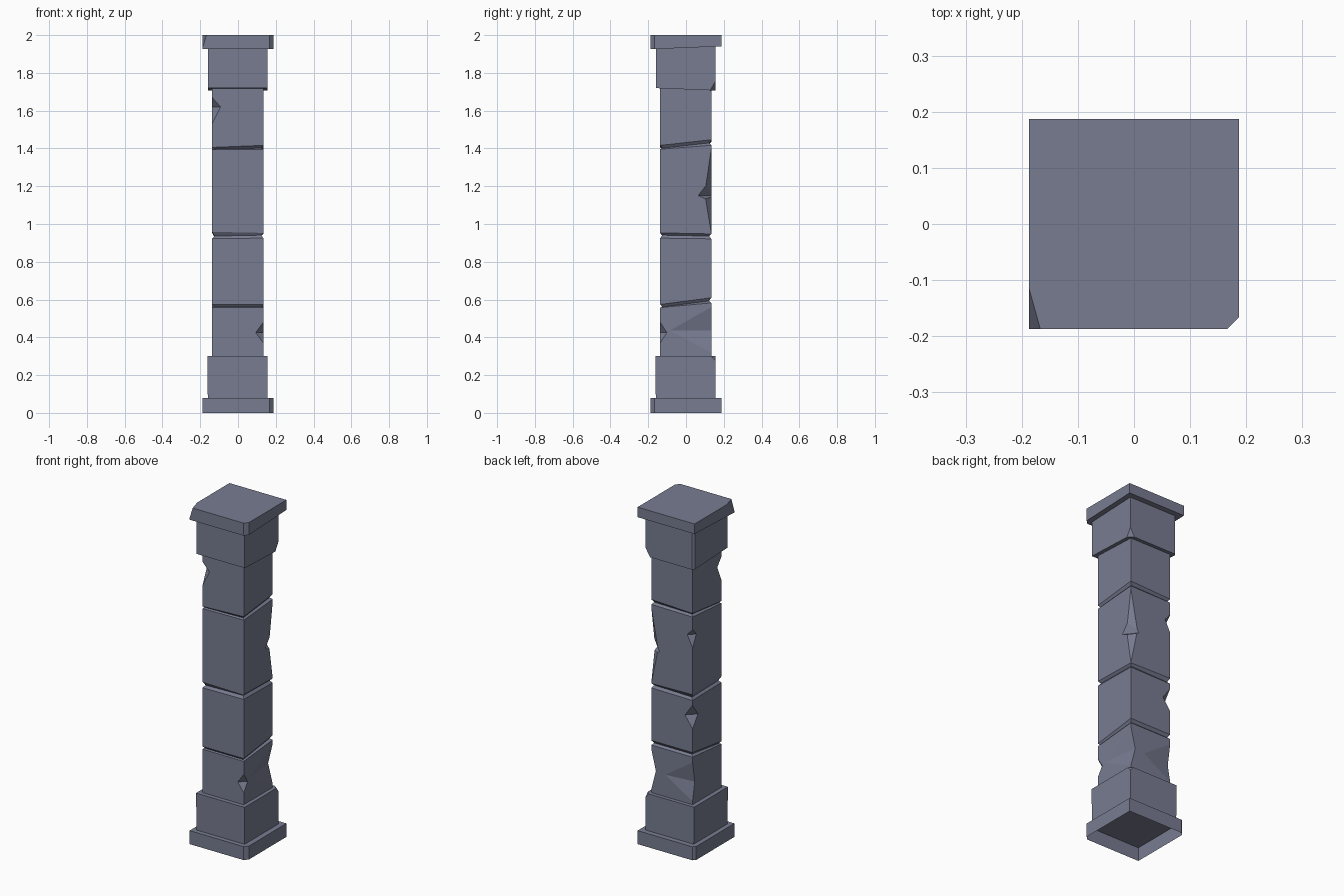
import bpy, bmesh
from mathutils import Vector

if "Cube" in bpy.data.objects:
    bpy.data.objects.remove(bpy.data.objects["Cube"])

stone = bpy.data.materials.new("blue_grey_stone")
stone.diffuse_color = (0.188, 0.202, 0.283, 1)
stone.use_nodes = True
stone.node_tree.nodes["Principled BSDF"].inputs["Base Color"].default_value = stone.diffuse_color


def finish(name, bm):
    bmesh.ops.recalc_face_normals(bm, faces=bm.faces[:])
    me = bpy.data.meshes.new(name)
    bm.to_mesh(me)
    bm.free()
    me.materials.append(stone)
    ob = bpy.data.objects.new(name, me)
    bpy.context.collection.objects.link(ob)
    return ob


def stack(rings):
    """Square rings (z, low side, high side, tilt in x, tilt in y) joined into a closed block."""
    bm = bmesh.new()
    prev = None
    for i, (z, lo, hi, tx, ty) in enumerate(rings):
        ring = [bm.verts.new((x, y, z + tx * x + ty * y))
                for x, y in ((lo, lo), (hi, lo), (hi, hi), (lo, hi))]
        if prev:
            for k in range(4):
                n = (k + 1) % 4
                bm.faces.new((prev[k], prev[n], ring[n], ring[k]))
        else:
            bm.faces.new(ring[::-1])
        prev = ring
    bm.faces.new(prev)
    bmesh.ops.recalc_face_normals(bm, faces=bm.faces[:])
    return bm


def slice_off(bm, point, normal):
    """Cut away everything on the normal side of a plane."""
    r = bmesh.ops.bisect_plane(bm, geom=bm.verts[:] + bm.edges[:] + bm.faces[:], dist=1e-5,
                               plane_co=point, plane_no=normal, clear_outer=True)
    edges = [e for e in r["geom_cut"] if isinstance(e, bmesh.types.BMEdge)]
    bmesh.ops.holes_fill(bm, edges=edges, sides=0)


def open_bottom(bm):
    bm.normal_update()
    bmesh.ops.delete(bm, geom=[f for f in bm.faces if f.normal.z < -0.9], context="FACES_ONLY")


def chip(ob, sx, sy, top, mid, bottom, px, py, lo=-0.137, hi=0.134):
    """Wedge chip out of a vertical edge; px, py are its reach along each face."""
    cx, cy = (hi if sx > 0 else lo), (hi if sy > 0 else lo)
    a, b = Vector((cx, cy, top)), Vector((cx, cy, bottom))
    p, q = Vector((cx - sx * px, cy, mid)), Vector((cx, cy - sy * py, mid))
    m, d = (p + q) / 2, (p - q) * 0.3
    bm = bmesh.new()
    for v in (a + (a - m) * 0.3, b + (b - m) * 0.3, p + d, q - d):
        bm.verts.new(v)
    bmesh.ops.convex_hull(bm, input=bm.verts[:])
    cutter = finish("chip_cutter", bm)
    cutter.hide_render = True
    mod = ob.modifiers.new("chip", "BOOLEAN")
    mod.operation, mod.solver, mod.object = "DIFFERENCE", "EXACT", cutter
    bpy.context.view_layer.objects.active = ob
    bpy.ops.object.modifier_apply(modifier=mod.name)
    bpy.data.objects.remove(cutter)


# Bottom slab, hollow underneath, with clipped corners
bm = stack([(0, -.187, .187, 0, 0), (.08, -.187, .187, 0, 0)])
slice_off(bm, (.166, -.187, 0), (1, -1, 0))
slice_off(bm, (-.187, .172, 0), (-1, 1, 0))
open_bottom(bm)
finish("bottom_slab", bm)

# Base block
bm = stack([(.08, -.16, .156, 0, 0), (.30, -.162, .156, 0, 0)])
open_bottom(bm)
base = finish("base_block", bm)
slice_top = bmesh.new()
slice_top.from_mesh(base.data)
slice_off(slice_top, (.156, .134, .30), (1, 1, .9))
slice_top.to_mesh(base.data)
slice_top.free()

# Shaft of four stones with tilted V joints
L, H = -.137, .134
rings = [(.29, L, H, 0, 0)]
for z0, z1, z2, tx, ty in ((.570, .577, .592, 0, .13), (.922, .936, .953, .02, -.02),
                           (1.405, 1.413, 1.426, .02, .11)):
    rings += [(z0, L, H, tx * .5, ty * .7), (z1, L + .012, H - .012, tx, ty),
              (z2, L, H, -tx if z0 < 1 else tx * 2, ty)]
rings.append((1.73, L, H, 0, 0))
shaft = finish("shaft", stack(rings))
chip(shaft, -1, -1, 1.67, 1.62, 1.53, .045, .04)
chip(shaft, 1, -1, .48, .425, .37, .04, .036)
chip(shaft, 1, 1, 1.40, 1.16, .95, .045, .035)
chip(shaft, 1, 1, 1.24, 1.15, 1.12, .055, .07)
chip(shaft, -1, 1, 1.34, 1.30, 1.23, .035, .035)
chip(shaft, -1, 1, .89, .82, .75, .05, .05)
chip(shaft, 1, 1, .56, .435, .32, .03, .22)
chip(shaft, -1, 1, .55, .43, .32, .18, .02)

# Capital block with a tilted underside
bm = stack([(1.713, -.16, .156, 0, -.04), (1.935, -.16, .156, 0, .03)])
slice_off(bm, (.156, .130, 1.712), (1, 1, -.6))
slice_off(bm, (-.150, .156, 1.8), (-1, 1, 0))
finish("capital_block", bm)

# Top slab with clipped front corners
bm = stack([(1.933, -.187, .187, 0, .04), (2.0, -.187, .187, 0, 0)])
slice_off(bm, (.166, -.187, 2), (1, -1, 0))
slice_off(bm, (-.187, -.115, 2), (-.072, -.020, .022))
finish("top_slab", bm)
